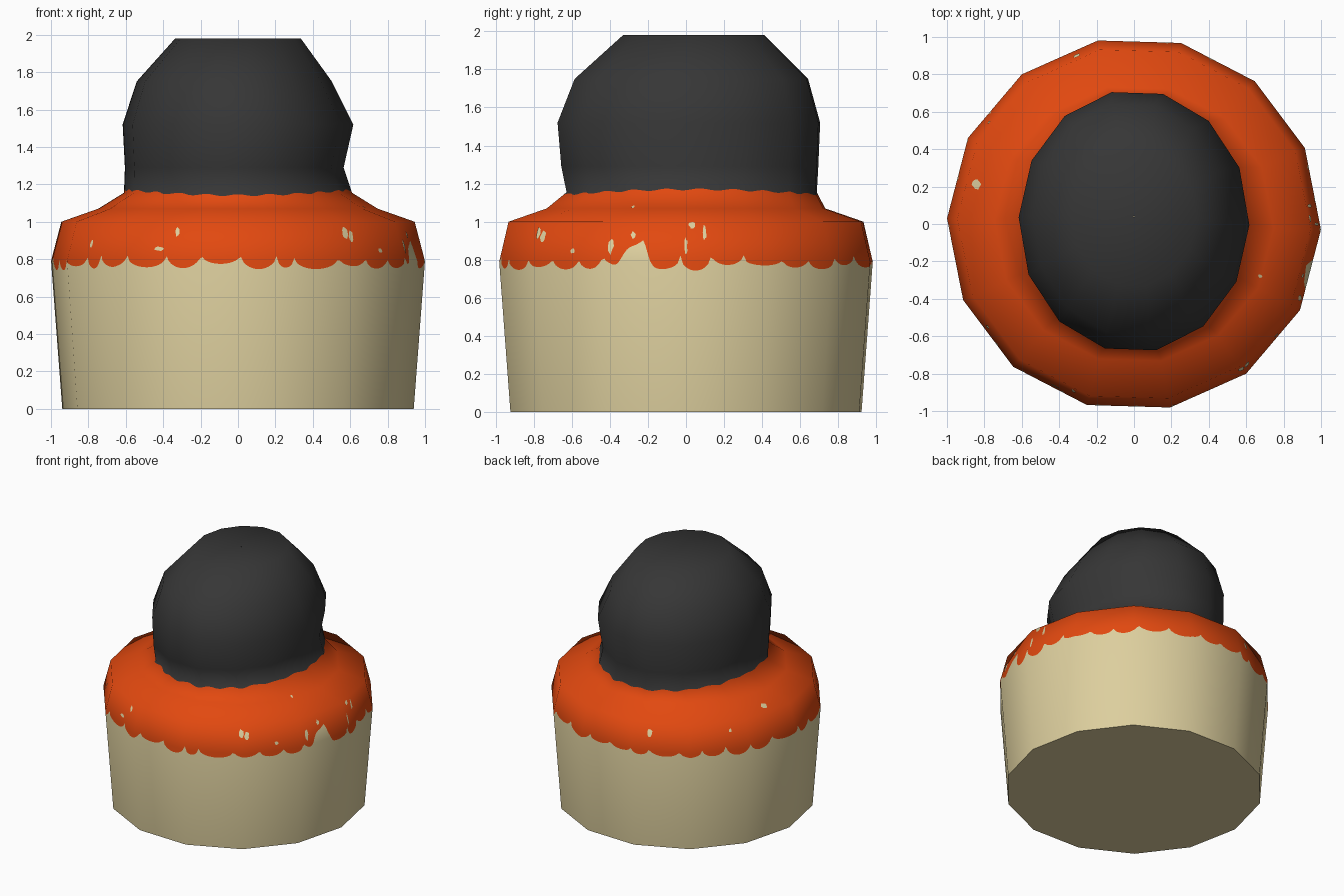
import bpy, bmesh, math, random
from mathutils import Vector

if "Cube" in bpy.data.objects:
    bpy.data.objects.remove(bpy.data.objects["Cube"])

random.seed(4)
SIDES, SUB = 14, 30
COLS = SIDES * SUB
TWIST = math.radians(-1.7)

# Profile rings: z, radius x, radius y, centre x, centre y
RINGS = [(0.0, 0.94, 0.94, 0, 0), (0.79, 1.0, 1.0, 0, 0),
         (1.0, 0.945, 0.95, 0, 0), (1.07, 0.747, 0.745, 0, 0),
         (1.155, 0.61, 0.67, 0, 0.03), (1.29, 0.585, 0.688, -0.02, 0.02),
         (1.52, 0.617, 0.703, 0, 0.015), (1.75, 0.522, 0.625, -0.02, 0.028),
         (1.98, 0.336, 0.378, 0, 0.04), (1.98, 0.002, 0.002, 0, 0.04)]


def ring_point(r, i):
    z, rx, ry, cx, cy = RINGS[r]
    a = TWIST + 2 * math.pi * i / SIDES
    return Vector((cx + rx * math.cos(a), cy + ry * math.sin(a), z))


def ring_normal(r, i):
    if r == len(RINGS) - 1:
        return Vector((0, 0, 1))
    up = ring_point(r + 1, i) - ring_point(r, i)
    if r > 0:
        up = up.normalized() + (ring_point(r, i) - ring_point(r - 1, i)).normalized()
    return (ring_point(r, i + 1) - ring_point(r, i - 1)).cross(up).normalized()


def blend(fn, u, t):
    """Bilinear value on the 14-sided surface; u in sides, t in rings."""
    i, r = math.floor(u), min(int(t), len(RINGS) - 2)
    f, g = u - i, t - r
    return fn(r, i).lerp(fn(r, i + 1), f).lerp(fn(r + 1, i).lerp(fn(r + 1, i + 1), f), g)


def ring_at(z):
    for r in range(len(RINGS) - 1):
        z0, z1 = RINGS[r][0], RINGS[r + 1][0]
        if z <= z1:
            return r + (z - z0) / (z1 - z0)


def material(name, rgb):
    m = bpy.data.materials.new(name)
    m.diffuse_color = (*rgb, 1)
    m.use_nodes = True
    m.node_tree.nodes["Principled BSDF"].inputs["Base Color"].default_value = m.diffuse_color
    return m


CREAM = material("cream", (0.72, 0.62, 0.34))
ORANGE = material("orange", (0.76, 0.066, 0.005))
BLACK = material("black", (0.037, 0.037, 0.037))


def finish(name, verts, faces, normals, mat, flat_face=None):
    me = bpy.data.meshes.new(name)
    me.from_pydata(verts, [], faces)
    me.materials.append(mat)
    for p in me.polygons:
        p.use_smooth = True
    loops = []
    for p in me.polygons:
        for v in p.vertices:
            loops.append(Vector((0, 0, -1)) if p.index == flat_face else normals[v])
    me.normals_split_custom_set(loops)
    ob = bpy.data.objects.new(name, me)
    bpy.context.collection.objects.link(ob)


def strip(name, rows_of, mat, bottom=False):
    """Skin between rows of ring positions, column by column around the model."""
    verts, normals, faces, index = [], [], [], []
    for c in range(COLS):
        u, col = c / SUB, []
        ts = rows_of(c)
        for k, t in enumerate(ts):
            if k and abs(t - ts[k - 1]) < 1e-4:
                col.append(col[-1])
                continue
            col.append(len(verts))
            verts.append(blend(ring_point, u, t))
            normals.append(blend(ring_normal, u, t).normalized())
        index.append(col)
    for c in range(COLS):
        a, b = index[c], index[(c + 1) % COLS]
        for k in range(len(a) - 1):
            f = list(dict.fromkeys((a[k], b[k], b[k + 1], a[k + 1])))
            if len(f) > 2:
                faces.append(f)
    flat = None
    if bottom:
        flat = len(faces)
        faces.append([col[0] for col in reversed(index)])
    finish(name, verts, faces, normals, mat, flat)


# Dripping lower edge of the icing: uneven round lobes
DRIPS = 32
cuts = [0] + [(k + random.uniform(-0.3, 0.3)) / DRIPS for k in range(1, DRIPS)] + [1]
lows = [random.uniform(0.74, 0.775) for _ in range(DRIPS)]
tops = [random.uniform(0.80, 0.84) for _ in range(DRIPS)]


def drip_edge(c):
    s = c / COLS
    k = max(j for j in range(DRIPS) if cuts[j] <= s)
    f = (s - cuts[k]) / (cuts[k + 1] - cuts[k])
    z = tops[k] - (tops[k] - lows[k]) * math.sqrt(max(0, 1 - (2 * f - 1) ** 2))
    deg = (math.degrees(TWIST) + 360 * s + 180) % 360 - 180
    return ring_at(z + 0.10 * math.exp(-((deg + 16) / 4.5) ** 4))


def ball_edge(c):
    a = TWIST + 2 * math.pi * c / COLS
    return ring_at(1.156 + 0.014 * math.cos(2 * a) + 0.005 * math.sin(23 * a))


# Cup, icing and ball share the same 14-sided surface
strip("cup", lambda c: [0, min(1, drip_edge(c)), drip_edge(c)], CREAM, True)
strip("icing", lambda c: [drip_edge(c), max(1, drip_edge(c)), 2, 3,
                          min(4, ball_edge(c)), ball_edge(c)], ORANGE)
strip("ball", lambda c: [ball_edge(c), max(4, ball_edge(c)), 5, 6, 7, 8, 9], BLACK)


# Small bare spots in the icing: angle, height, half width, half height
SPOTS = [(-110, 0.945, 0.018, 0.025), (-116, 0.855, 0.04, 0.012), (-53.5, 0.935, 0.022, 0.035),
         (-24, 0.87, 0.018, 0.045), (-51, 0.92, 0.02, 0.03), (-38, 0.845, 0.018, 0.012),
         (2, 0.98, 0.02, 0.018), (0, 0.87, 0.01, 0.045), (-17, 0.93, 0.014, 0.02),
         (166, 1.02, 0.03, 0.01), (109, 0.92, 0.025, 0.03), (-22.5, 1.075, 0.012, 0.008),
         (6, 0.94, 0.012, 0.04), (145, 0.93, 0.012, 0.015), (215, 0.88, 0.014, 0.02)]
verts, normals, faces = [], [], []
for deg, z, w, h in SPOTS:
    u0 = (math.radians(deg) - TWIST) * SIDES / (2 * math.pi)
    first = len(verts)
    for k in range(10):
        a = 2 * math.pi * k / 10
        s = random.uniform(0.7, 1.1)
        u = u0 + s * w * math.cos(a) * SIDES / (2 * math.pi)
        t = ring_at(z + s * h * math.sin(a))
        n = blend(ring_normal, u, t).normalized()
        verts.append(blend(ring_point, u, t) + n * 0.004)
        normals.append(n)
    faces.append(list(range(first, first + 10)))
finish("icing_spots", verts, faces, normals, CREAM)
